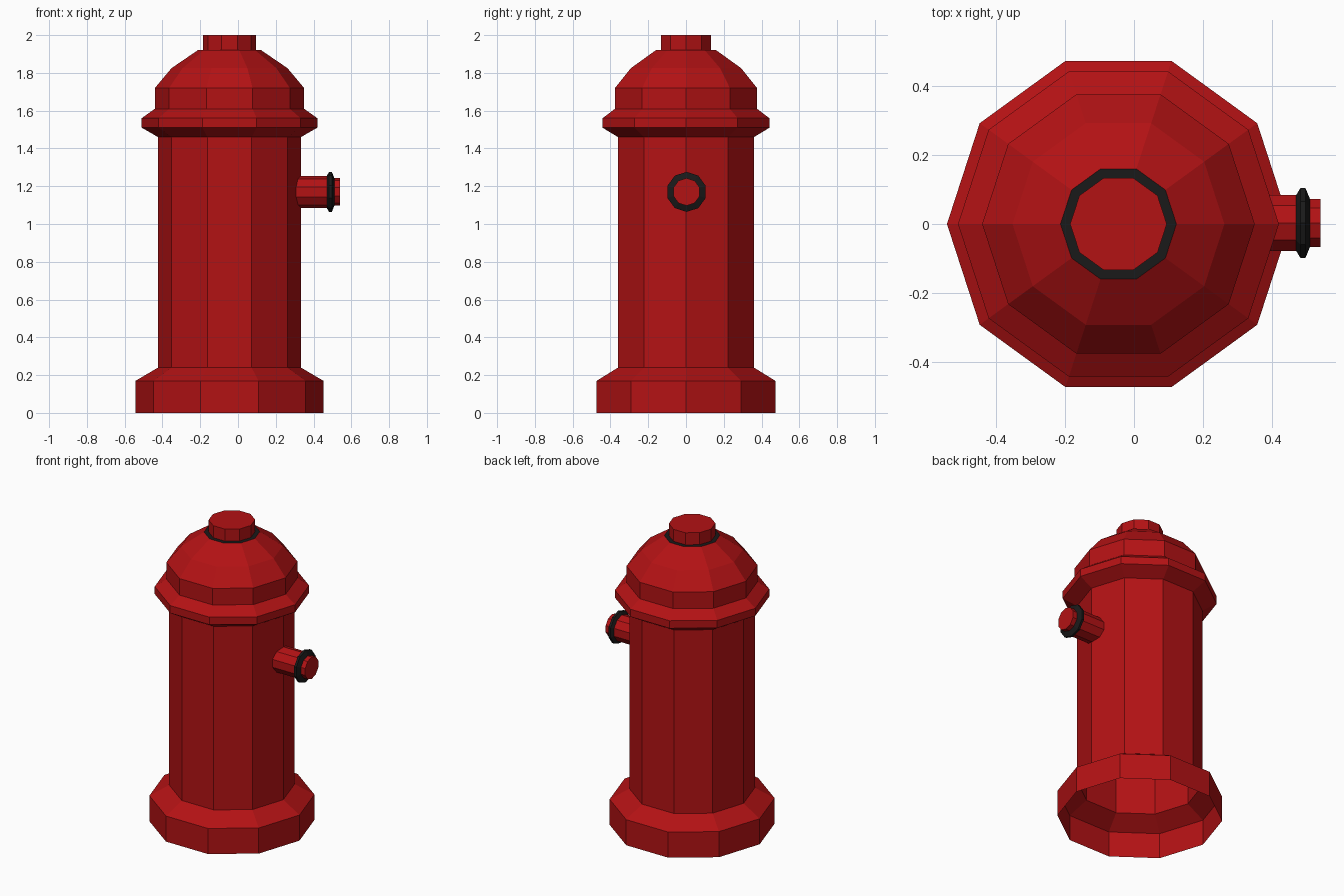
import bpy, bmesh, math
from mathutils import Matrix

if "Cube" in bpy.data.objects:
    bpy.data.objects.remove(bpy.data.objects["Cube"])

SIDES = 10


def material(name, rgb):
    m = bpy.data.materials.new(name)
    m.diffuse_color = (*rgb, 1)
    m.use_nodes = True
    m.node_tree.nodes["Principled BSDF"].inputs["Base Color"].default_value = m.diffuse_color
    return m


red = material("red_paint", (0.45, 0.006, 0.007))
black = material("black_rubber", (0.01, 0.01, 0.01))


def lathe(name, profile, mat, matrix, cap_end=False):
    """Ten-sided turned part from (radius, height) points."""
    bm = bmesh.new()
    rings = []
    for r, h in profile:
        rings.append([bm.verts.new((r * math.cos(math.tau * i / SIDES),
                                    r * math.sin(math.tau * i / SIDES), h))
                      for i in range(SIDES)])
    for lo, hi in zip(rings, rings[1:]):
        for i in range(SIDES):
            j = (i + 1) % SIDES
            bm.faces.new((lo[i], lo[j], hi[j], hi[i]))
    if cap_end:
        bm.faces.new(rings[-1])
    bm.transform(matrix)
    me = bpy.data.meshes.new(name)
    bm.to_mesh(me)
    bm.free()
    me.materials.append(mat)
    ob = bpy.data.objects.new(name, me)
    bpy.context.collection.objects.link(ob)
    return ob


upright = Matrix.Translation((-0.045, 0, 0))
# outlet axis runs along +x, with corners at top and bottom
sideways = Matrix.Translation((0, 0.003, 1.17)) @ Matrix.Rotation(math.pi / 2, 4, 'Y')

# Barrel: open-bottomed foot, shaft, flange and dome
lathe("barrel", [(0.497, 0), (0.497, 0.17), (0.378, 0.24), (0.378, 1.46),
                 (0.465, 1.51), (0.465, 1.56), (0.395, 1.61), (0.395, 1.72),
                 (0.307, 1.825), (0.168, 1.92)], red, upright)

# Top nut with its flat seal
lathe("top_seal", [(0.168, 1.92), (0.14, 1.92)], black, upright)
lathe("top_nut", [(0.14, 1.92), (0.14, 2.0)], red, upright, cap_end=True)

# Side outlet: pipe, collar and plug
lathe("outlet_pipe", [(0.085, 0.29), (0.085, 0.47)], red, sideways)
lathe("outlet_collar", [(0.085, 0.47), (0.106, 0.482), (0.106, 0.497),
                        (0.073, 0.51)], black, sideways)
lathe("outlet_plug", [(0.073, 0.51), (0.073, 0.54)], red, sideways, cap_end=True)
